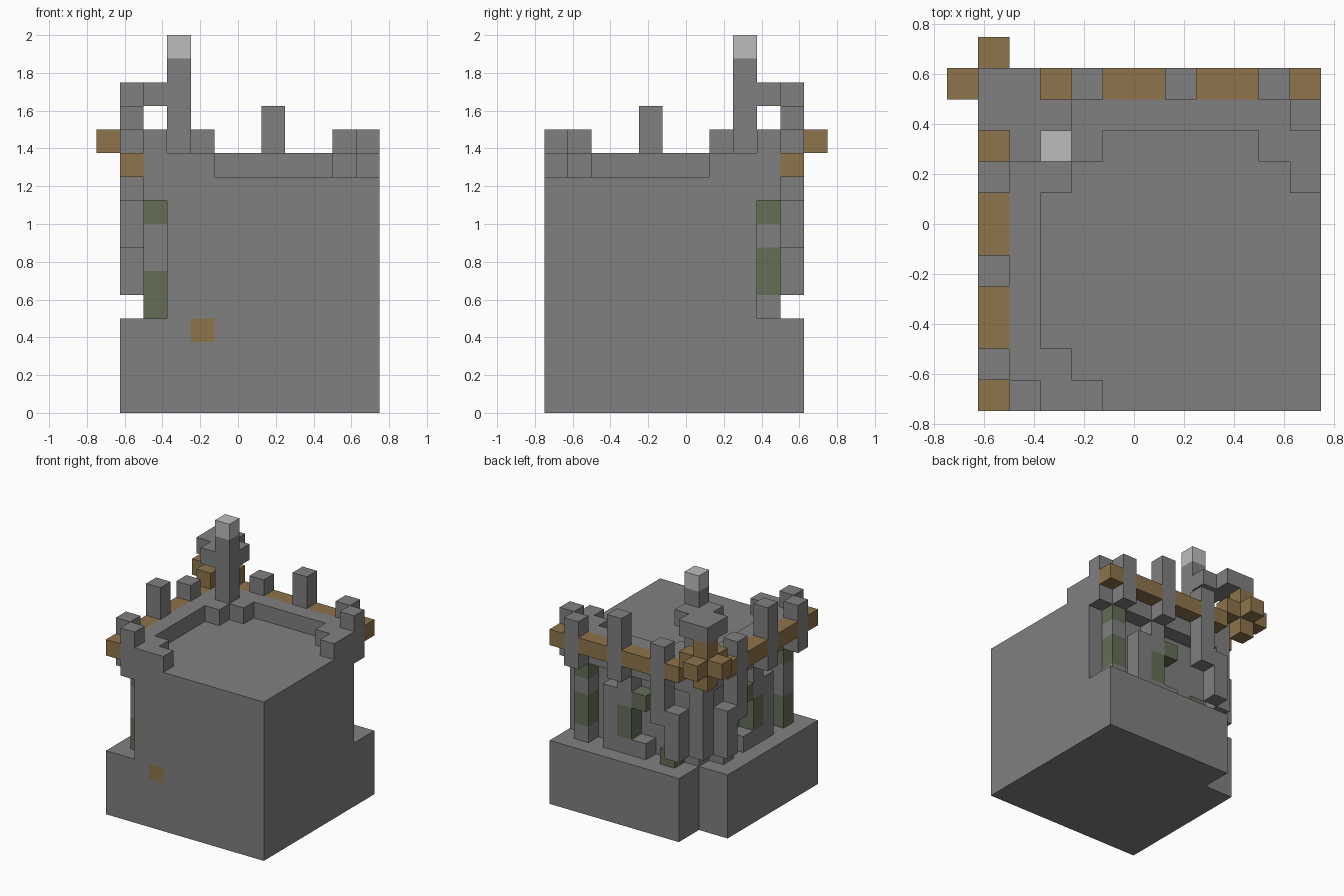
import bpy, bmesh
from mathutils import Vector

old = bpy.data.objects.get("Cube")
if old:
    bpy.data.objects.remove(old)

U = 0.125  # block size


def material(name, rgb):
    m = bpy.data.materials.new(name)
    m.use_nodes = True
    m.diffuse_color = (*rgb, 1)
    m.node_tree.nodes["Principled BSDF"].inputs["Base Color"].default_value = (*rgb, 1)
    return m


MATS = {
    "stone": material("stone grey", (0.216, 0.216, 0.216)),
    "wood": material("wood brown", (0.27, 0.175, 0.069)),
    "moss": material("mossy green", (0.13, 0.156, 0.093)),
    "pale": material("pale grey", (0.5, 0.51, 0.5)),
}
NAMES = list(MATS)
cells = {}  # (column, row, level) -> (part, colour); row counts from the back


def add(part, colour, a, b, k, mirror=True):
    """Fill inclusive block ranges, mirrored over the ornate corner's diagonal."""
    span = lambda r: range(r[0], r[1] + 1) if isinstance(r, tuple) else (r,)
    for i in span(a):
        for j in span(b):
            for l in span(k):
                cells[i, j, l] = (part, colour)
                if mirror:
                    cells[j, i, l] = (part, colour)


# Base with a notched corner
add("base", "stone", (1, 11), (1, 11), (0, 3))
for i in (1, 2):
    for j in (1, 2):
        for l in range(4):
            del cells[i, j, l]
add("base", "wood", 4, 11, 3, False)

# Solid body and overhanging roof slab
add("body", "stone", (3, 11), (3, 11), (4, 8))
add("roof_slab", "stone", (2, 11), (2, 11), 9)

# Parapet with thickened corners
add("parapet", "stone", (2, 11), 2, 10)
add("parapet", "stone", 10, 3, 10)
add("parapet", "stone", 11, (3, 4), 10)
add("parapet", "stone", 3, (3, 4), 10)
add("parapet", "stone", 11, 2, 11)

# Wooden beams and the posts crossing them
add("beam", "wood", (3, 11), 1, 10)
add("end_post", "stone", 10, 1, (9, 11))
add("tall_post", "stone", 7, 1, (9, 12))
add("inner_post", "stone", 4, 1, (7, 11))
add("hanging_post", "stone", 3, 1, (5, 7))

# Columns under the roof slab
add("corner_column", "stone", 2, 2, (5, 9))
add("side_column", "stone", 10, 2, (4, 8))
add("side_column", "moss", 10, 2, (5, 6), False)
add("side_column", "moss", 2, 10, (4, 5), False)
add("side_column", "moss", 10, 2, 8)

# Window surrounds on the recessed walls
add("window_surround", "stone", (6, 8), 2, 4)
add("window_surround", "stone", 8, 2, (5, 7))
add("window_surround", "moss", 7, 2, (5, 6))
add("window_surround", "stone", 7, 2, (7, 8))
add("window_surround", "moss", 6, 2, 7)
add("wall_foot", "stone", 4, 2, 4)
add("wall_foot", "moss", 4, 2, 4, False)

# Tower, bracket and hanging star
add("tower", "stone", 3, 3, (10, 14))
add("tower", "pale", 3, 3, 15)
add("bracket", "stone", (1, 2), (1, 2), 13)
add("bracket", "stone", 3, 2, 13)
add("star", "wood", 1, 1, (10, 12))
add("star", "wood", (0, 2), 1, 11)


def corner(i, j, l):
    return Vector(((i - 6) * U, (6 - j) * U, l * U))


def build(part):
    bm = bmesh.new()
    for cell, (owner, colour) in cells.items():
        if owner != part:
            continue
        for axis in range(3):
            for side in (0, 1):
                near = list(cell)
                near[axis] += 2 * side - 1
                if tuple(near) in cells:
                    continue
                u, v = (axis + 1) % 3, (axis + 2) % 3
                pts = []
                for du, dv in ((0, 0), (1, 0), (1, 1), (0, 1)):
                    p = list(cell)
                    p[axis] += side
                    p[u] += du
                    p[v] += dv
                    pts.append(corner(*p))
                if side:  # the row axis is flipped, so winding flips too
                    pts.reverse()
                f = bm.faces.new([bm.verts.new(p) for p in pts])
                f.material_index = NAMES.index(colour)
    bmesh.ops.remove_doubles(bm, verts=bm.verts, dist=U / 100)
    bmesh.ops.dissolve_limit(bm, angle_limit=0.01, verts=bm.verts,
                             edges=bm.edges, delimit={"MATERIAL"})
    mesh = bpy.data.meshes.new(part)
    for name in NAMES:
        mesh.materials.append(MATS[name])
    bm.to_mesh(mesh)
    bm.free()
    bpy.context.collection.objects.link(bpy.data.objects.new(part, mesh))


for part in sorted({owner for owner, _ in cells.values()}):
    build(part)
